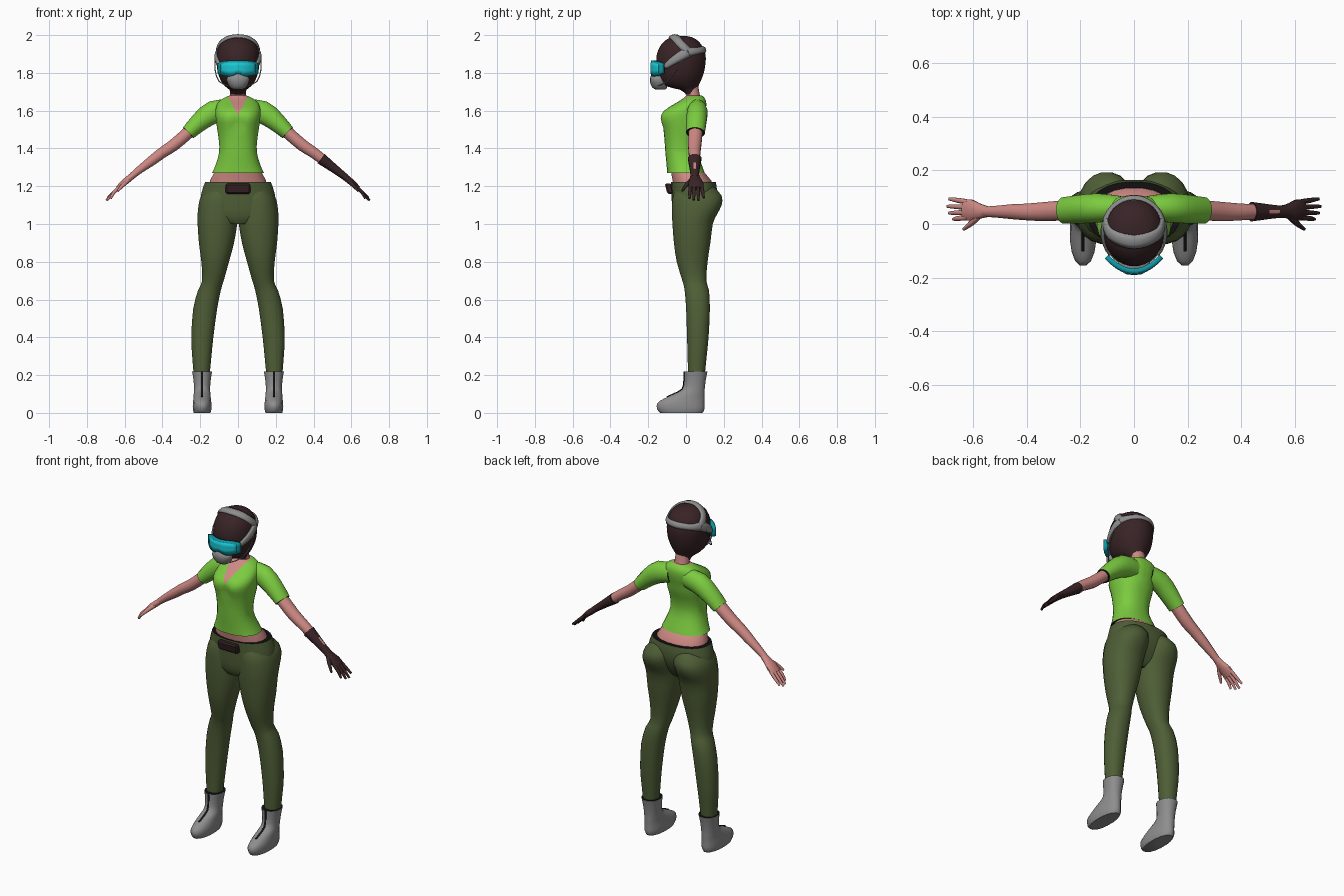
import bpy, bmesh, math
from mathutils import Vector
from mathutils.bvhtree import BVHTree

if "Cube" in bpy.data.objects:
    bpy.data.objects.remove(bpy.data.objects["Cube"])


def mat(name, r, g, b):
    m = bpy.data.materials.new(name)
    m.diffuse_color = (r, g, b, 1)
    m.use_nodes = True
    m.node_tree.nodes["Principled BSDF"].inputs["Base Color"].default_value = m.diffuse_color
    return m


GREEN = mat("leaf green", .20, .60, .05)
OLIVE = mat("olive cloth", .078, .112, .037)
SKIN = mat("skin", .62, .25, .23)
BROWN = mat("dark brown", .040, .017, .019)
GREY = mat("grey", .27, .27, .27)
CYAN = mat("cyan lens", .01, .58, .66)
TEAL = mat("teal frame", .005, .30, .36)
BLACK = mat("black", .006, .005, .005)


def finish(name, bm, mats, angle=50):
    bmesh.ops.recalc_face_normals(bm, faces=bm.faces)
    me = bpy.data.meshes.new(name)
    bm.to_mesh(me)
    bm.free()
    for m in mats:
        me.materials.append(m)
    me.shade_smooth()
    me.set_sharp_from_angle(angle=math.radians(angle))
    ob = bpy.data.objects.new(name, me)
    bpy.context.collection.objects.link(ob)
    return ob


def refine(rows, n):
    """Catmull-Rom interpolation of parameter rows."""
    out = []
    for i in range(len(rows) - 1):
        p0, p1, p2 = rows[max(i - 1, 0)], rows[i], rows[i + 1]
        p3 = rows[min(i + 2, len(rows) - 1)]
        for k in range(n):
            t = k / n
            out.append([.5 * (2 * b + (c - a) * t + (2 * a - 5 * b + 4 * c - d) * t * t
                              + (3 * b - a - 3 * c + d) * t ** 3)
                        for a, b, c, d in zip(p0, p1, p2, p3)])
    return out + [list(rows[-1])]


def bridge(rings, cap=0):
    """Skin closed rings into a capped body; caps take material index `cap`."""
    bm = bmesh.new()
    vs = [[bm.verts.new(p) for p in r] for r in rings]
    n = len(vs[0])
    for a, b in zip(vs, vs[1:]):
        for i in range(n):
            bm.faces.new((a[i], a[(i + 1) % n], b[(i + 1) % n], b[i]))
    for r in (vs[0], vs[-1]):
        bm.faces.new(r).material_index = cap
    return bm


def oval(n, power):
    for i in range(n):
        a = 2 * math.pi * (i + .5) / n
        c, s = math.cos(a), math.sin(a)
        yield (math.copysign(abs(c) ** (2 / power), c), math.copysign(abs(s) ** (2 / power), s))


def loft(rows, n=20, power=2.2, side=1, steps=2, cap=0, warp=None):
    """Rows are z, x inner, x outer, y front, y back."""
    rings = []
    for z, x0, x1, y0, y1 in refine(rows, steps):
        ring = [Vector((side * ((x0 + x1) / 2 + (x1 - x0) / 2 * c),
                        (y0 + y1) / 2 + (y1 - y0) / 2 * s, z)) for c, s in oval(n, power)]
        rings.append([warp(p) for p in ring] if warp else ring)
    return bridge(rings, cap)


def centred(rows):
    return [(z, -w, w, y0, y1) for z, w, y0, y1 in rows]


def tube(rows, n=12, side=1, steps=2, cap=0):
    """Rows are x, y, z, radius across y, radius across the path."""
    rows = refine(rows, steps)
    pts = [Vector(r[:3]) for r in rows]
    rings = []
    for i, r in enumerate(rows):
        t = (pts[min(i + 1, len(pts) - 1)] - pts[max(i - 1, 0)]).normalized()
        u = (Vector((0, 1, 0)) - t * t.y).normalized()
        v = t.cross(u)
        ring = [pts[i] + u * c * r[3] + v * s * r[4] for c, s in oval(n, 2)]
        rings.append([Vector((side * p.x, p.y, p.z)) for p in ring])
    return bridge(rings, cap)


# Shirt body with bust shaping and a V-neck cut into the front
def bust(p):
    if p.y < 0:
        p.y += .022 * math.exp(-(p.x / .03) ** 2 - ((p.z - 1.55) / .05) ** 2)
    return p


bm = loft(centred([(1.27, .138, -.10, .10), (1.31, .12, -.103, .085), (1.38, .10, -.11, .06),
                   (1.45, .103, -.115, .065), (1.51, .112, -.127, .085), (1.56, .118, -.142, .095),
                   (1.60, .12, -.122, .105), (1.64, .108, -.055, .108), (1.665, .08, -.015, .10),
                   (1.68, .045, 0, .085)]), n=28, power=2.3, cap=1, warp=bust)
for s in (1, -1):
    bmesh.ops.bisect_plane(bm, geom=bm.verts[:] + bm.edges[:] + bm.faces[:],
                           plane_co=(0, 0, 1.575), plane_no=(-s * 1.9, 0, 1))
for f in bm.faces:
    c = f.calc_center_median()
    if c.y < .045 and c.z > 1.575 + 1.9 * abs(c.x):
        f.material_index = 2
    elif c.z > 1.6:
        f.material_index = 0
finish("shirt", bm, [GREEN, BLACK, SKIN])

# Neck and bare waist
finish("neck", tube([(0, .05, 1.60, .045, .05), (0, .04, 1.66, .038, .045),
                     (0, .03, 1.74, .034, .04)]), [SKIN])
finish("waist", loft(centred([(1.18, .155, -.065, .135), (1.23, .15, -.072, .135),
                              (1.30, .11, -.085, .07)])), [SKIN])

# Trousers: a hip band and two legs that meet at the middle
finish("hips", loft(centred([(1.0, .10, -.05, .08), (1.04, .18, -.07, .12), (1.12, .20, -.076, .16),
                             (1.18, .19, -.078, .165), (1.222, .175, -.08, .158)]),
                    n=28, cap=1), [OLIVE, BLACK])
LEG = [(.20, .15, .235, .01, .10), (.30, .14, .243, .008, .11), (.40, .13, .248, .005, .12),
       (.55, .11, .238, 0, .127), (.65, .09, .212, -.008, .122), (.70, .075, .190, -.02, .108),
       (.80, .047, .195, -.05, .115), (.90, .02, .208, -.065, .13), (1.0, .003, .215, -.073, .143),
       (1.05, 0, .215, -.075, .165), (1.10, 0, .21, -.075, .19), (1.15, 0, .195, -.07, .19),
       (1.20, .01, .15, -.05, .145)]
BOOT = [(0, .145, .235, -.14, .09), (.02, .14, .24, -.155, .10), (.05, .14, .24, -.155, .10),
        (.075, .143, .237, -.12, .10), (.10, .145, .235, -.065, .10), (.125, .147, .233, -.02, .10),
        (.17, .144, .236, -.01, .105), (.22, .136, .244, -.01, .115)]
for s, label in ((-1, "right"), (1, "left")):
    finish(label + "_trouser_leg", loft(LEG, side=s), [OLIVE])
    # Boots with a dark seam down the front
    bm = loft(BOOT, n=16, side=s, cap=1)
    for f in bm.faces:
        if f.calc_center_median().z < .01:
            f.material_index = 0
    finish(label + "_boot", bm, [GREY, BLACK])
    finish(label + "_boot_seam", tube([(.19, y - .001, z, .004, .006) for z, y in
                                       ((.085, -.10), (.10, -.065), (.125, -.02),
                                        (.17, -.01), (.22, -.01))], n=6, side=s), [BLACK])
    # Sleeve and arm
    finish(label + "_sleeve", tube([(.05, .06, 1.605, .045, .055), (.13, .06, 1.592, .055, .062),
                                    (.20, .055, 1.543, .054, .052), (.263, .05, 1.483, .05, .040)],
                                   n=16, side=s, cap=1), [GREEN, BLACK])
    finish(label + "_arm", tube([(.20, .052, 1.54, .036, .034), (.27, .05, 1.478, .038, .034),
                                 (.34, .046, 1.418, .036, .033), (.40, .045, 1.378, .032, .03),
                                 (.45, .046, 1.34, .029, .028), (.52, .046, 1.288, .022, .021),
                                 (.56, .046, 1.255, .020, .018)], side=s), [SKIN])
    # Hand: palm, four fingers and thumb, gloved on one side
    skin = BROWN if s > 0 else SKIN
    if s > 0:
        finish("glove_cuff", tube([(.44, .046, 1.346, .037, .032), (.49, .046, 1.308, .03, .026),
                                   (.54, .046, 1.27, .024, .021), (.575, .047, 1.243, .026, .019)]),
               [BROWN])
    finish(label + "_palm", tube([(.545, .046, 1.267, .02, .017), (.58, .048, 1.238, .03, .018),
                                  (.61, .052, 1.213, .041, .017), (.636, .054, 1.188, .038, .013)],
                                 side=s), [skin])
    for i, (y0, y1, x1, z1) in enumerate(((.024, .018, .674, 1.135), (.043, .041, .691, 1.127),
                                          (.063, .066, .697, 1.125), (.082, .094, .69, 1.14))):
        finish(f"{label}_finger_{i + 1}",
               tube([(.62, y0, 1.203, .010, .011), (.655, (y0 + y1) / 2, 1.17, .010, .010),
                     (x1, y1, z1, .006, .006)], n=8, side=s), [skin])
    finish(label + "_thumb", tube([(.575, .035, 1.238, .012, .013), (.605, .005, 1.21, .011, .012),
                                   (.637, -.020, 1.175, .006, .006)], n=8, side=s), [skin])

# Belt pouch
bm = bmesh.new()
bmesh.ops.create_cube(bm, size=1)
for v in bm.verts:
    v.co = Vector((v.co.x * .13, v.co.y * .035 - .088 - v.co.z * .014, v.co.z * .056 + 1.187))
bmesh.ops.bevel(bm, geom=bm.edges[:], offset=.008, segments=1, affect='EDGES')
finish("belt_pouch", bm, [BROWN], 30)

# Helmet
bm = loft(centred([(1.685, .04, 0, .06), (1.71, .045, -.03, .062), (1.73, .07, -.11, .066),
                   (1.76, .092, -.145, .08), (1.80, .107, -.155, .095), (1.85, .114, -.158, .104),
                   (1.90, .113, -.155, .104), (1.95, .098, -.132, .082), (1.98, .068, -.098, .05),
                   (1.992, .04, -.07, .02), (1.996, .012, -.04, -.01)]), n=28, power=2)
bmesh.ops.recalc_face_normals(bm, faces=bm.faces)
surface = BVHTree.FromBMesh(bm)
finish("helmet", bm, [BROWN])
CORE = Vector((0, -.025, 1.86))


def band(name, rows, steps=5):
    """Strap laid on the helmet; rows are x, y, z, half width."""
    rows = refine(rows, steps)
    pts = [Vector(r[:3]) for r in rows]
    bm = bmesh.new()
    grid = []
    for i, r in enumerate(rows):
        t = pts[min(i + 1, len(pts) - 1)] - pts[max(i - 1, 0)]
        across = t.cross(pts[i] - CORE).normalized()
        line = []
        for k in (-1, -.33, .33, 1):
            d = (pts[i] + across * r[3] * k - CORE).normalized()
            hit = surface.ray_cast(CORE, d)[0]
            line.append(bm.verts.new(hit + d * (.008 if abs(k) < 1 else .003)))
        grid.append(line)
    for a, b in zip(grid, grid[1:]):
        for k in range(3):
            bm.faces.new((a[k], a[k + 1], b[k + 1], b[k]))
    ob = finish(name, bm, [GREY])
    mod = ob.modifiers.new("thickness", 'SOLIDIFY')
    mod.thickness, mod.offset = .006, 0


# Helmet straps: over the crown, round the back and down to the goggles
band("crown_strap", [(-.11, .015, 1.91, .022), (-.09, -.035, 1.96, .022), (0, -.065, 1.99, .025),
                     (.09, -.035, 1.96, .022), (.11, .015, 1.91, .022)])
band("back_strap", [(-.11, .01, 1.91, .024), (-.08, .07, 1.92, .017), (0, .10, 1.925, .017),
                    (.08, .07, 1.92, .017), (.11, .01, 1.91, .024)])
for s, label in ((-1, "right"), (1, "left")):
    band(label + "_side_strap", [(s * .11, .01, 1.91, .026), (s * .115, -.05, 1.875, .022),
                                 (s * .10, -.12, 1.83, .014)])
    finish(label + "_mask_cord", tube([(.118, -.01, 1.89, .003, .003), (.122, -.05, 1.82, .003, .003),
                                       (.10, -.10, 1.755, .003, .003),
                                       (.05, -.15, 1.73, .003, .003)], n=6, side=s), [GREY])


# Goggles: curved lens in a wider curved frame, notched over the nose
def visor(name, w, h, y, thick, m):
    bm = bmesh.new()
    grid = []
    for i in range(17):
        u = i / 8 - 1
        top = h * (1 - .35 * abs(u) ** 4)
        low = -h * (1 - .4 * abs(u) ** 4 - .35 * math.exp(-(u / .22) ** 2))
        grid.append([bm.verts.new((u * w, y + .052 * (u * w / .1) ** 2, 1.823 + low + (top - low) * k / 3))
                     for k in range(4)])
    for a, b in zip(grid, grid[1:]):
        for k in range(3):
            bm.faces.new((a[k], b[k], b[k + 1], a[k + 1]))
    ob = finish(name, bm, [m])
    mod = ob.modifiers.new("thickness", 'SOLIDIFY')
    mod.thickness, mod.offset = thick, 0


visor("goggle_frame", .102, .042, -.176, .02, TEAL)
visor("goggle_lens", .09, .033, -.186, .006, CYAN)

# Breathing mask
bm = loft(centred([(1.712, .025, -.16, -.11), (1.722, .042, -.178, -.10), (1.75, .058, -.19, -.10),
                   (1.775, .06, -.19, -.11), (1.795, .035, -.18, -.12)]), n=14)
finish("mask", bm, [GREY])
